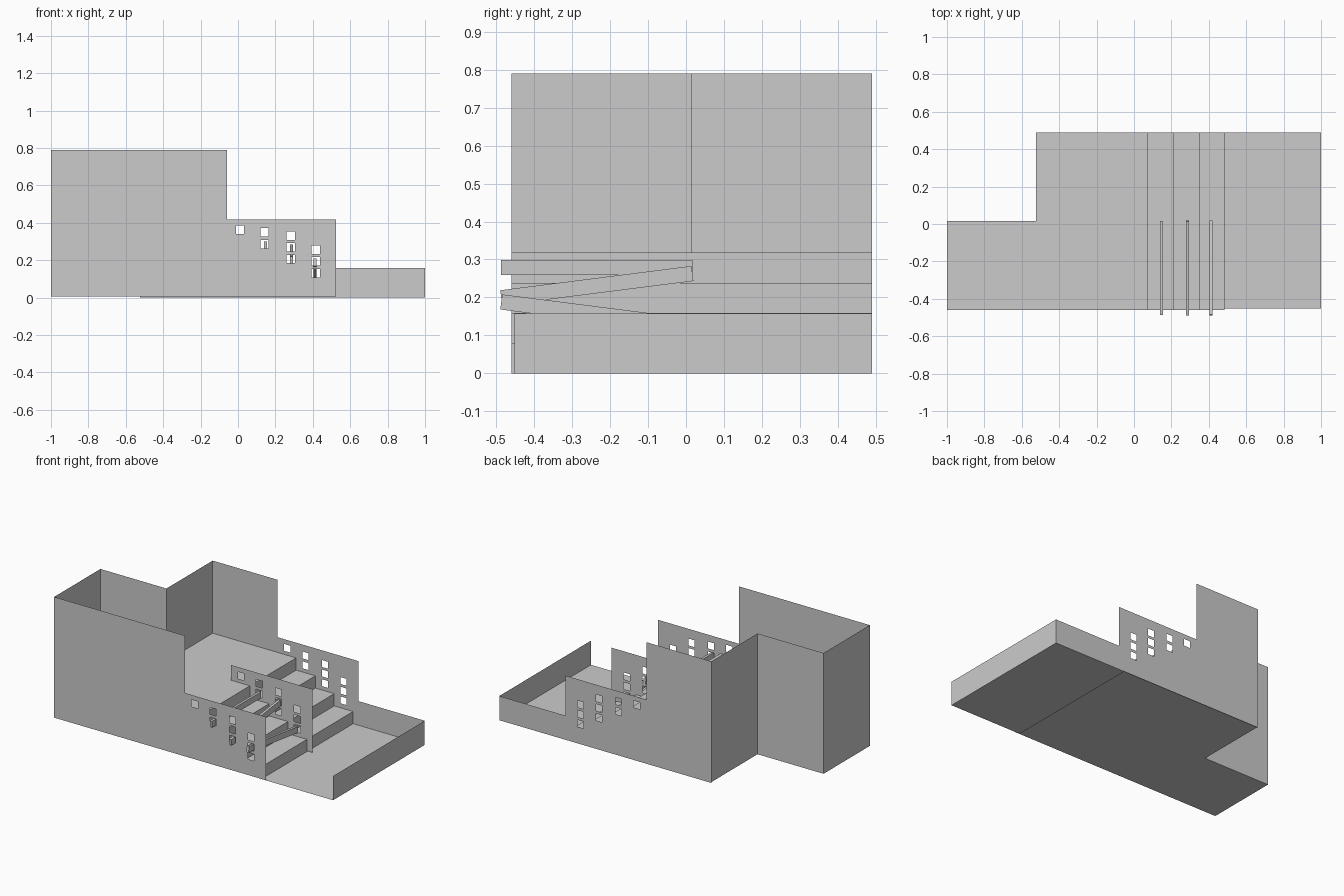
import bpy, bmesh, math
from mathutils import Vector, Matrix

if "Cube" in bpy.data.objects:
    bpy.data.objects.remove(bpy.data.objects["Cube"])

# Main plan lines
XL, XN, XT, XM, XR = -1.0, -0.525, -0.06, 0.525, 1.0
YF, YM, YB = -0.46, 0.015, 0.49
H_TALL, H_MID, H_LOW = 0.79, 0.417, 0.157
BASE = 0.005
TOP = 0.318

# Window columns: left x, sill heights (each opening is W wide, WH tall)
W, WH = 0.044, 0.045
WINDOWS = [(-0.011, (0.341,)), (0.12, (0.263, 0.327)),
           (0.26, (0.184, 0.247, 0.309)), (0.394, (0.108, 0.171, 0.234))]


def make(name, polys):
    bm = bmesh.new()
    for poly in polys:
        bm.faces.new([bm.verts.new(p) for p in poly])
    bmesh.ops.remove_doubles(bm, verts=bm.verts, dist=1e-5)
    me = bpy.data.meshes.new(name)
    bm.to_mesh(me)
    bm.free()
    ob = bpy.data.objects.new(name, me)
    bpy.context.collection.objects.link(ob)
    return ob


def panel(a, b, y, z0, z1):
    return [(a, y, z0), (b, y, z0), (b, y, z1), (a, y, z1)]


def side(x, y0, y1, z0, z1):
    return [(x, y0, z0), (x, y1, z0), (x, y1, z1), (x, y0, z1)]


def windowed(y, z0):
    # Mid-height wall split into strips around its window openings
    polys, x = [], XT
    for wx, sills in WINDOWS:
        polys.append(panel(x, wx, y, z0, H_MID))
        z = z0
        for s in sills:
            polys.append(panel(wx, wx + W, y, z, s))
            z = s + WH
        polys.append(panel(wx, wx + W, y, z, H_MID))
        x = wx + W
    polys.append(panel(x, XM, y, z0, H_MID))
    return polys


def flip(polys):
    return [p[::-1] for p in polys]


# Outer walls and the dividing wall
make("front_wall", [panel(XL, XT, YF, BASE, H_TALL)] + windowed(YF, BASE))
make("middle_wall", windowed(YM, BASE))
make("back_wall", flip([panel(XN, XT, YB, 0, H_TALL)] + windowed(YB, 0)
                       + [panel(XM, XR, YB, 0, H_LOW)]))
make("notch_wall", flip([panel(XL, XN, YM, BASE, H_TALL),
                         side(XN, YM, YB, BASE, H_TALL)]))
make("left_end_wall", flip([side(XL, YF, YM, BASE, H_TALL)]))
make("right_end_wall", [side(XR, YF + 0.008, YB, 0, H_LOW)])

# Stepped floor
profile = [(XN, TOP)]
for i, x in enumerate((0.075, 0.213, 0.349, 0.485)):
    profile += [(x, TOP * (4 - i) / 4), (x, TOP * (3 - i) / 4)]
profile.append((XR, 0))
steps = []
for (x0, z0), (x1, z1) in zip(profile, profile[1:]):
    yf = YF + 0.008 if x1 == XR else YF
    steps.append([(x0, yf, z0), (x1, yf, z1), (x1, YB, z1), (x0, YB, z0)])
steps.append([(XL, YF, TOP), (XN, YF, TOP), (XN, YM, TOP), (XL, YM, TOP)])
make("stepped_floor", steps)

# Flat underside
make("underside", flip([
    [(XN, YF, BASE), (0.485, YF, BASE), (0.485, YB, BASE), (XN, YB, BASE)],
    [(XL, YF, BASE), (XN, YF, BASE), (XN, YM, BASE), (XL, YM, BASE)]]))


# Planks running from the front windows to the dividing wall
def plank(name, x, z_front, z_back):
    a, b = Vector((x, -0.487, z_front)), Vector((x, 0.017, z_back))
    d = b - a
    bm = bmesh.new()
    bmesh.ops.create_cube(bm, size=1, matrix=Matrix.Translation((a + b) / 2)
                          @ Matrix.Rotation(math.atan2(d.z, d.y), 4, 'X')
                          @ Matrix.Diagonal((0.016, d.length, 0.04, 1)))
    me = bpy.data.meshes.new(name)
    bm.to_mesh(me)
    bm.free()
    bpy.context.collection.objects.link(bpy.data.objects.new(name, me))


plank("level_plank", 0.146, 0.279, 0.279)
plank("rising_plank", 0.286, 0.199, 0.263)
plank("falling_plank", 0.411, 0.188, 0.124)
